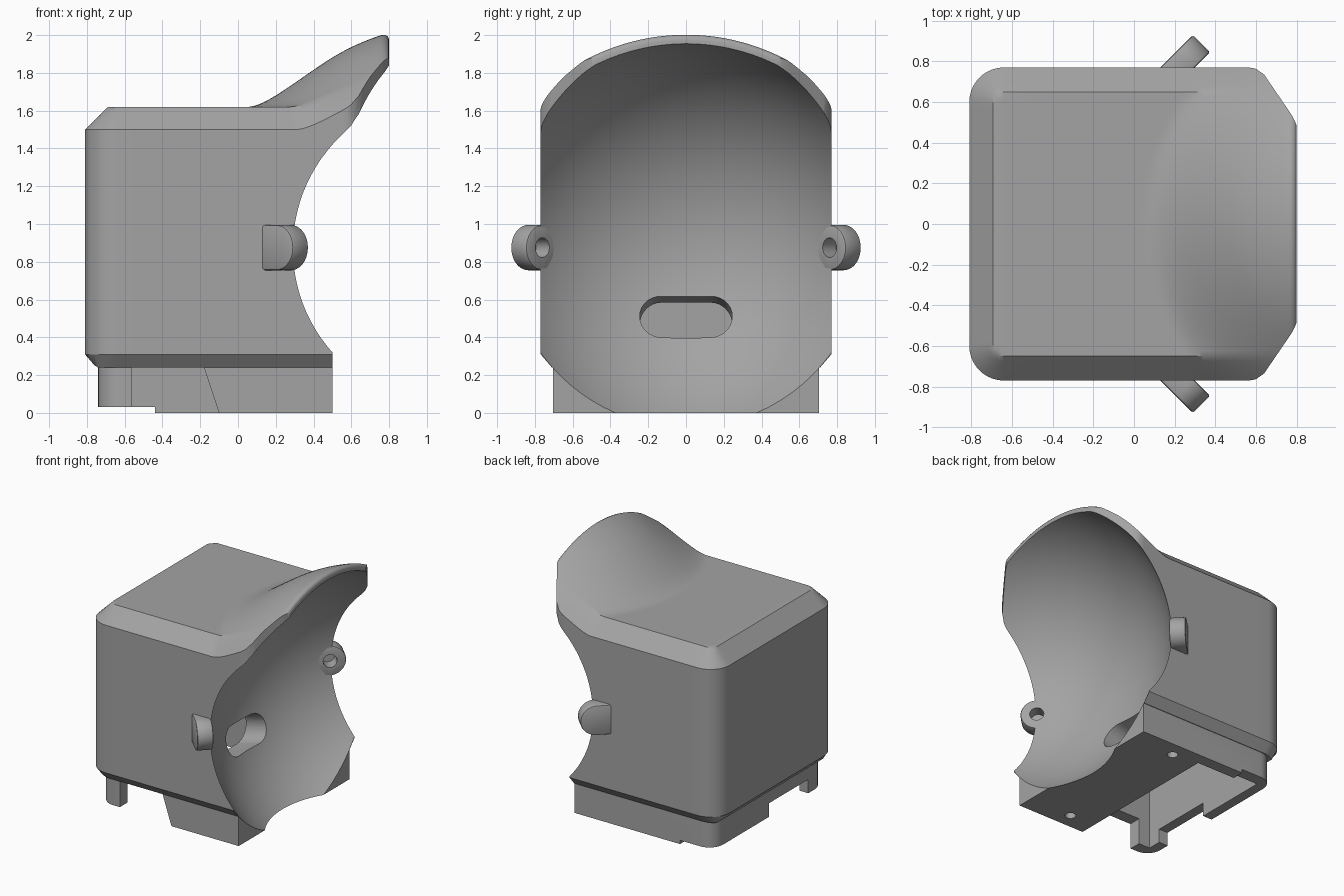
import bpy, bmesh, math
from mathutils import Matrix, Vector

if "Cube" in bpy.data.objects:
    bpy.data.objects.remove(bpy.data.objects["Cube"])

CX, CZ = 1.117, 0.87          # centre of the spherical face scoop
R_IN, R_OUT = 1.13, 1.185     # inner scoop and outer hood radii

grey = bpy.data.materials.new("plain grey")
grey.diffuse_color = (0.37, 0.37, 0.37, 1)
grey.use_nodes = True
grey.node_tree.nodes["Principled BSDF"].inputs["Base Color"].default_value = grey.diffuse_color


def to_object(name, bm):
    bmesh.ops.recalc_face_normals(bm, faces=bm.faces[:])
    me = bpy.data.meshes.new(name)
    bm.to_mesh(me)
    bm.free()
    me.materials.append(grey)
    ob = bpy.data.objects.new(name, me)
    bpy.context.collection.objects.link(ob)
    return ob


def prism(name, pts, h, mat=Matrix()):
    """Outline in local XY, extruded along local Z by h."""
    bm = bmesh.new()
    f = bm.faces.new([bm.verts.new((x, y, 0)) for x, y in pts])
    ex = bmesh.ops.extrude_face_region(bm, geom=[f])
    up = [v for v in ex["geom"] if isinstance(v, bmesh.types.BMVert)]
    bmesh.ops.translate(bm, verts=up, vec=(0, 0, h))
    bmesh.ops.transform(bm, matrix=mat, verts=bm.verts[:])
    return to_object(name, bm)


def box(name, x0, x1, y0, y1, z0, z1):
    return prism(name, [(x0, y0), (x1, y0), (x1, y1), (x0, y1)], z1 - z0,
                 Matrix.Translation((0, 0, z0)))


def arc(cx, cy, r, a0, a1, n):
    return [(cx + r * math.cos(math.radians(a0 + (a1 - a0) * i / n)),
             cy + r * math.sin(math.radians(a0 + (a1 - a0) * i / n))) for i in range(n + 1)]


def frame(ax, ay, az, loc):
    m = Matrix((ax, ay, az)).transposed().to_4x4()
    m.translation = loc
    return m


def apply_mods(ob):
    bpy.context.view_layer.objects.active = ob
    for m in list(ob.modifiers):
        bpy.ops.object.modifier_apply(modifier=m.name)


def cut(ob, *cutters):
    for c in cutters:
        c.hide_render = True
        m = ob.modifiers.new("cut", 'BOOLEAN')
        m.operation, m.solver, m.object = 'DIFFERENCE', 'EXACT', c
        apply_mods(ob)


# ---- main housing with flared hood, lofted along x ----
def half_width(x):
    if x < -0.64:
        return 0.60 + math.sqrt(max(0, 0.17 ** 2 - (x + 0.64) ** 2))
    for x0, w0, x1, w1 in ((0.57, 0.77, 0.60, 0.763), (0.60, 0.763, 0.64, 0.735),
                           (0.64, 0.735, 0.78, 0.53), (0.78, 0.53, 0.80, 0.485)):
        if x0 < x <= x1 + 1e-6:
            return w0 + (w1 - w0) * (x - x0) / (x1 - x0)
    return 0.77


def top_z(x, y):
    # box lid with chamfered border
    qx, qy = -x - 0.64, abs(y) - 0.60
    d = 0.17 - math.hypot(max(qx, 0), max(qy, 0)) - min(max(qx, qy), 0)
    lid = 1.62 - max(0, 0.12 - d)
    # spherical hood, blended softly into the lid
    hood = CZ + math.sqrt(max(0, R_OUT ** 2 - (x - CX) ** 2 - y * y))
    k = 0.24
    h = max(k - abs(lid - hood), 0) / k
    z = max(lid, hood) + h * h * k / 4
    if x > 0.76:                      # rounded hood lip
        z -= 0.04 - math.sqrt(max(0, 0.04 ** 2 - (x - 0.76) ** 2))
    return z


xs = [-0.64 - 0.17 * math.cos(math.radians(a)) for a in range(0, 90, 9)]
xs += [-0.64, -0.5, -0.3, -0.1]
xs += [-0.1 + 0.86 * i / 43 for i in range(1, 44)]
xs += [0.775, 0.79, 0.797, 0.80]
N = 64
bm = bmesh.new()
rings = []
for x in xs:
    w = half_width(x)
    zb = 0.24 + max(0, -0.75 - x) * 0.07 / 0.06
    pts = [(w * (1 - 2 * i / N), 0) for i in range(N + 1)]
    pts = [(y, top_z(x, y)) for y, _ in pts]
    pts += [(-w, 0.31), (-w + 0.06, zb), (w - 0.06, zb), (w, 0.31)]
    rings.append([bm.verts.new((x, y, z)) for y, z in pts])
for a, b in zip(rings, rings[1:]):
    for i in range(len(a)):
        j = (i + 1) % len(a)
        bm.faces.new((a[i], a[j], b[j], b[i]))
bm.faces.new(rings[0])
bm.faces.new(rings[-1])
housing = to_object("housing", bm)

# ---- base skirt with rounded rear corners ----
base = prism("base_skirt", [(0.5, -0.705), (0.5, 0.705)] + arc(-0.62, 0.585, 0.12, 90, 180, 8)
             + arc(-0.62, -0.585, 0.12, 180, 270, 8), 0.245)

# ---- cutters ----
bm = bmesh.new()
bmesh.ops.create_uvsphere(bm, u_segments=112, v_segments=72, radius=R_IN,
                          matrix=Matrix.Translation((CX, 0, CZ)))
scoop = to_object("scoop_cutter", bm)
front_trim = box("front_trim_cutter", 0.5, 1.2, -1, 1, -0.1, 0.6)
cavity = box("cavity_cutter", -0.66, -0.10, -0.61, 0.61, -0.1, 1.48)
slot_pts = arc(0.13, 0, 0.115, -90, 90, 14) + arc(-0.13, 0, 0.115, 90, 270, 14)
t = math.radians(15)
slot = prism("slot_cutter", slot_pts, 0.6,
             frame((0, 1, 0), (-math.sin(t), 0, math.cos(t)), (math.cos(t), 0, math.sin(t)),
                   Vector((0.05, 0, 0.505)) - 0.25 * Vector((math.cos(t), 0, math.sin(t)))))
side_gap = prism("side_gap_cutter", [(-0.56, -0.1), (-0.067, -0.1), (-0.18, 0.24), (-0.56, 0.24)],
                 0.4, frame((1, 0, 0), (0, 0, 1), (0, -1, 0), (0, -0.5, 0)))
step = box("step_cutter", -1, -0.44, -1, 1, -0.1, 0.03)
rear_gap = box("rear_gap_cutter", -1, -0.6, -0.5, 0.0, -0.1, 0.14)
screws = [prism("screw_cutter", arc(0, 0, 0.04, 0, 345, 23), 0.15,
                Matrix.Translation((0.12, s * 0.58, -0.05))) for s in (-1, 1)]

# ---- angled strap lugs, mirrored left and right ----
r2 = math.sqrt(0.5)
lugs, holes = [], []
for s, side in ((1, "rear"), (-1, "front")):
    u, n = Vector((r2, s * r2, 0)), Vector((r2, -s * r2, 0))
    face = Vector((0.29, s * 0.76, 0.875))
    lug = prism(side + "_strap_lug", [(-0.2, -0.12)] + arc(0, 0, 0.12, -90, 90, 20) + [(-0.2, 0.12)],
                0.12, frame(u, (0, 0, 1), n, face - n * 0.12))
    bev = lug.modifiers.new("bevel", 'BEVEL')
    bev.width, bev.segments, bev.limit_method = 0.012, 2, 'ANGLE'
    bev.angle_limit = math.radians(50)
    apply_mods(lug)
    hole = prism(side + "_lug_hole_cutter", arc(0, 0, 0.052, 0, 345, 23), 0.2,
                 frame(u, (0, 0, 1), n, face - n * 0.1))
    cut(lug, hole)
    lugs.append(lug)
    holes.append(hole)

cut(housing, scoop, front_trim, cavity, slot, *holes)
cut(base, cavity, scoop, side_gap, step, rear_gap, *screws)

# ---- remove helpers and smooth curved faces ----
for ob in [o for o in bpy.data.objects if o.name.split(".")[0].endswith("cutter")]:
    bpy.data.objects.remove(ob)
for ob in [housing, base] + lugs:
    bpy.ops.object.select_all(action='DESELECT')
    ob.select_set(True)
    bpy.context.view_layer.objects.active = ob
    bpy.ops.object.shade_smooth_by_angle(angle=math.radians(32))
